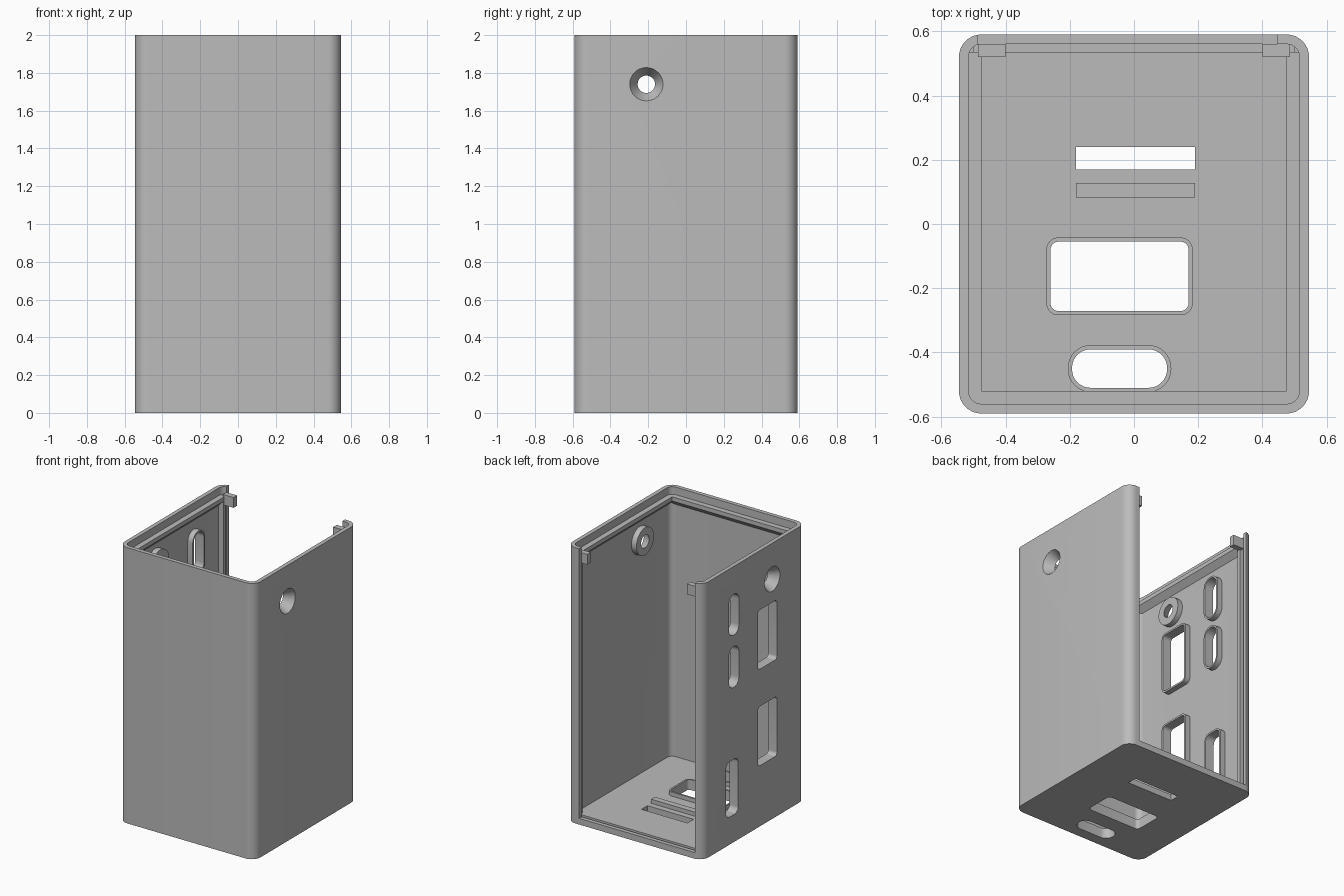
import bpy, bmesh, math
from mathutils import Matrix, Vector

cube = bpy.data.objects.get("Cube")
if cube:
    bpy.data.objects.remove(cube, do_unlink=True)

grey = bpy.data.materials.new("plain_grey")
grey.use_nodes = True
COLOR = (0.5, 0.5, 0.5, 1)
grey.diffuse_color = COLOR
grey.node_tree.nodes["Principled BSDF"].inputs["Base Color"].default_value = COLOR

W, D, H, R, T = 0.545, 0.59, 2.0, 0.07, 0.03   # half width, half depth, height, corner, wall
RAIL = 0.475                                   # inner limit of rails, rims and bosses
FLOOR = 0.045


def finish(name, bm):
    bmesh.ops.recalc_face_normals(bm, faces=bm.faces)
    me = bpy.data.meshes.new(name)
    bm.to_mesh(me)
    bm.free()
    me.materials.append(grey)
    ob = bpy.data.objects.new(name, me)
    bpy.context.collection.objects.link(ob)
    return ob


def rounded(cx, cy, hx, hy, r, n=8):
    """Outline of a rounded rectangle."""
    if r <= 0:
        return [(cx - hx, cy - hy), (cx + hx, cy - hy), (cx + hx, cy + hy), (cx - hx, cy + hy)]
    pts = []
    for q, (sx, sy) in enumerate([(1, 1), (-1, 1), (-1, -1), (1, -1)]):
        for i in range(n + 1):
            a = (q + i / n) * math.pi / 2
            p = (cx + sx * (hx - r) + r * math.cos(a), cy + sy * (hy - r) + r * math.sin(a))
            if not pts or math.dist(p, pts[-1]) > 1e-5:
                pts.append(p)
    if math.dist(pts[0], pts[-1]) < 1e-5:
        pts.pop()
    return pts


def prism(name, pts, lo, hi, axis="z"):
    """Extrude an outline along z, or along x with the outline in (y, z)."""
    place = (lambda p, h: (p[0], p[1], h)) if axis == "z" else (lambda p, h: (h, p[0], p[1]))
    bm = bmesh.new()
    rings = [[bm.verts.new(place(p, h)) for p in pts] for h in (lo, hi)]
    bm.faces.new(rings[0])
    bm.faces.new(rings[1])
    for i in range(len(pts)):
        j = (i + 1) % len(pts)
        bm.faces.new((rings[0][i], rings[0][j], rings[1][j], rings[1][i]))
    return finish(name, bm)


def box(name, x0, x1, y0, y1, z0, z1):
    return prism(name, rounded((x0 + x1) / 2, (y0 + y1) / 2, (x1 - x0) / 2, (y1 - y0) / 2, 0), z0, z1)


def round_x(name, side, r_in, r_out, x_in, x_out, y, z):
    """Cylinder or cone lying along x on one side wall."""
    bm = bmesh.new()
    turn = Matrix.Rotation(side * math.pi / 2, 4, "Y")
    move = Matrix.Translation(Vector((side * (x_in + x_out) / 2, y, z)))
    bmesh.ops.create_cone(bm, cap_ends=True, segments=40, radius1=r_in, radius2=r_out,
                          depth=x_out - x_in, matrix=move @ turn)
    return finish(name, bm)


def cut(ob, cutter):
    mod = ob.modifiers.new("cut", "BOOLEAN")
    mod.operation, mod.solver, mod.object = "DIFFERENCE", "EXACT", cutter
    bpy.context.view_layer.objects.active = ob
    bpy.ops.object.modifier_apply(modifier=mod.name)


def cut_all(obs, cutter):
    for ob in obs:
        cut(ob, cutter)
    bpy.data.objects.remove(cutter, do_unlink=True)


parts = []

# Shell: rounded box, open at the top and back
shell = prism("shell", rounded(0, 0, W, D, R), 0, H)
parts.append(shell)
cut_all([shell], prism("cavity_cutter", rounded(0, 0, W - T, D - T, R - T), FLOOR, H + 0.1))
cut_all([shell], box("back_cutter", -0.485, 0.445, 0.5, 0.7, FLOOR, H + 0.1))
cut_all([shell], box("groove_cutter", -0.5, 0.5, 0.535, 0.56, 0.025, 0.1))

# Ledge around the inside of the top, with a sloped underside
bm = bmesh.new()
rows = []
for d, z in ((0, 1.945), (0.042, 1.945), (0.042, 1.915), (0, 1.873)):
    x, f = 0.517 - d, -0.562 + d
    rows.append([bm.verts.new((px, py, z)) for px, py in ((-x, 0.535), (-x, f), (x, f), (x, 0.535))])
for a, b in zip(rows, rows[1:] + rows[:1]):
    for i in range(3):
        bm.faces.new((a[i], a[i + 1], b[i + 1], b[i]))
bm.faces.new([r[0] for r in rows])
bm.faces.new([r[3] for r in rows])
parts.append(finish("top_ledge", bm))

# Back panel guides and top catches, plus screw bosses, on both sides
for side, word in ((1, "left"), (-1, "right")):
    x0, x1 = sorted((side * RAIL, side * 0.525))
    parts.append(box(word + "_panel_guide", x0, x1, 0.51, 0.535, 0.02, 1.93))
    x0, x1 = sorted((side * 0.4, side * 0.485))
    parts.append(box(word + "_catch", x0, x1, 0.52, 0.56, 1.885, 1.96))
    boss = round_x(word + "_screw_boss", side, 0.1, 0.1, RAIL, 0.53, -0.21, 1.74)
    parts.append(boss)
    cut_all([shell, boss], round_x("screw_cutter", side, 0.04, 0.094, 0.465, 0.555, -0.21, 1.74))

# Rimmed openings in the right wall: y, z, half sizes, corner radius
MARGIN = 0.013
for name, y, z, hy, hz, r in (("upper_port", -0.155, 1.355, 0.11, 0.215, 0.025),
                              ("lower_port", -0.155, 0.655, 0.11, 0.215, 0.025),
                              ("upper_slot", 0.23, 1.65, 0.058, 0.148, 0.056),
                              ("middle_slot", 0.23, 1.27, 0.058, 0.148, 0.056),
                              ("lower_slot", 0.25, 0.4, 0.07, 0.2, 0.04)):
    rim = prism(name + "_rim", rounded(y, z, hy + MARGIN, hz + MARGIN, r + MARGIN), -0.53, -RAIL, "x")
    parts.append(rim)
    cut_all([shell, rim], prism("port_cutter", rounded(y, z, hy, hz, r), -0.6, -0.4, "x"))

# Rimmed openings in the floor
for name, x, y, hx, hy, r in (("floor_port", -0.045, -0.163, 0.215, 0.108, 0.025),
                              ("floor_oval", -0.045, -0.45, 0.148, 0.06, 0.058)):
    rim = prism(name + "_rim", rounded(x, y, hx + MARGIN, hy + MARGIN, r + MARGIN), 0.02, 0.075)
    parts.append(rim)
    cut_all([shell, rim], prism("port_cutter", rounded(x, y, hx, hy, r), -0.1, 0.2))

# Plain floor slot and the bar beside it
cut_all([shell], box("slot_cutter", -0.18, 0.19, 0.17, 0.24, -0.1, 0.2))
parts.append(box("floor_bar", -0.18, 0.19, 0.083, 0.127, 0.02, 0.075))

# Smooth the curves and keep the edges sharp
bpy.ops.object.select_all(action="DESELECT")
for ob in parts:
    ob.select_set(True)
bpy.context.view_layer.objects.active = shell
bpy.ops.object.shade_smooth_by_angle(angle=math.radians(30))
